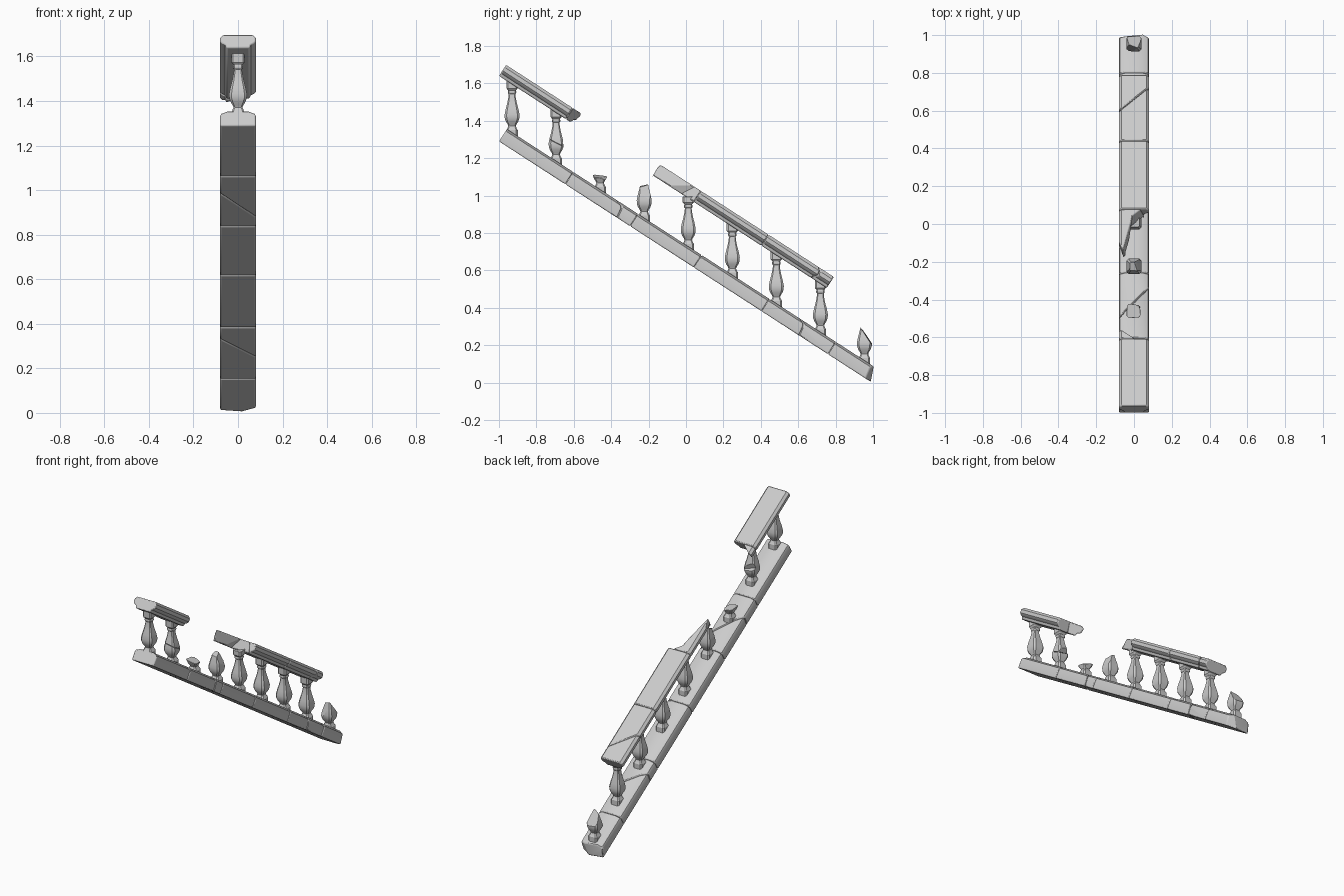
import bpy, bmesh, math
from mathutils import Vector

if "Cube" in bpy.data.objects:
    bpy.data.objects.remove(bpy.data.objects["Cube"])

A = math.radians(32.9)          # slope of the stair
TAN = math.tan(A)


def finish(bm, name, loc, tilt, bevel):
    bmesh.ops.recalc_face_normals(bm, faces=bm.faces)
    me = bpy.data.meshes.new(name)
    bm.to_mesh(me)
    bm.free()
    ob = bpy.data.objects.new(name, me)
    bpy.context.collection.objects.link(ob)
    ob.location = loc
    ob.rotation_euler = (-A if tilt else 0, 0, 0)
    m = ob.modifiers.new("worn_edges", 'BEVEL')
    m.width, m.segments, m.limit_method = bevel, 2, 'ANGLE'
    m.angle_limit = math.radians(50)
    m.use_clamp_overlap = tilt is False
    bpy.context.view_layer.objects.active = ob
    ob.select_set(True)
    bpy.ops.object.shade_smooth_by_angle(angle=math.radians(28))
    ob.select_set(False)
    return ob


def loft(rings):
    bm = bmesh.new()
    vs = [[bm.verts.new(p) for p in r] for r in rings]
    n = len(vs[0])
    for a, b in zip(vs, vs[1:]):
        for i in range(n):
            bm.faces.new((a[i], a[(i + 1) % n], b[(i + 1) % n], b[i]))
    bm.faces.new(vs[0][::-1])
    bm.faces.new(vs[-1])
    return bm


def cut(bm, cuts):
    # each cut: point, normal; the side the normal points to breaks away
    for co, no in cuts:
        bmesh.ops.bisect_plane(bm, geom=bm.verts[:] + bm.edges[:] + bm.faces[:], dist=1e-5,
                               plane_co=Vector(co), plane_no=Vector(no), clear_outer=True)
        bmesh.ops.holes_fill(bm, edges=[e for e in bm.edges if e.is_boundary], sides=0)


# Half cross-sections (x, height) of the two rails
LOWER = [(.08, 0), (.08, .055), (.075, .066), (.047, .078)]
UPPER = [(.052, 0), (.058, .017), (.071, .024), (.08, .034), (.08, .055), (.066, .070)]
LOW_AT, UP_AT = (0, -1, 1.29), (0, -1, 1.64)


def stone(name, half, loc, u0, u1, cuts=()):
    sec = half + [(-x, v) for x, v in reversed(half)]
    bm = loft([[(x, u, v) for x, v in sec] for u in (u0 + .0005, u1 - .0005)])
    cut(bm, cuts)
    return finish(bm, name, loc, True, .006)


def cracked(name, half, loc, u0, u1, uc, slope):
    no = Vector((-slope, 1, .15)).normalized()
    c = Vector((0, uc, 0))
    stone(name + "_a", half, loc, u0, u1, [(c - no * .0008, no)])
    stone(name + "_b", half, loc, u0, u1, [(c + no * .0008, -no)])


# Lower rail
s = [0, .423, .836, 1.241, 1.672, 2.096, 2.45]
stone("lower_rail_1", LOWER, LOW_AT, s[0], s[1])
cracked("lower_rail_2", LOWER, LOW_AT, s[1], s[2], .66, 1.2)
stone("lower_rail_3", LOWER, LOW_AT, s[2], s[3])
stone("lower_rail_4", LOWER, LOW_AT, s[3], s[4])
cracked("lower_rail_5", LOWER, LOW_AT, s[4], s[5], 1.84, .92)
stone("lower_rail_broken_end", LOWER, LOW_AT, s[5], s[6],
      [((0, 2.365, 0), (-.12, 1, .45)), ((.03, 2.353, .04), (.5, 1, .2)),
       ((-.04, 2.34, .06), (-.35, 1, .9))])

# Handrail, upper run with a wedge left at the break
stone("handrail_top", UPPER, UP_AT, 0, .425)
stone("handrail_top_break", UPPER, UP_AT, .425, .6,
      [((-.08, .485, .04), (.75, 1, -.15)), ((-.06, .478, .03), (-.3, 1, -.3))])

# Handrail, lower run with a long sliver at the break
stone("handrail_sliver", UPPER, UP_AT, .96, 1.241,
      [((-.022, 1.12, .04), (1, -.25, .12)), ((-.03, 1.12, .0), (1, .05, -.35)),
       ((-.055, .975, .07), (.5, -1, -.1)), ((-.076, 1.03, .04), (-1, -.3, 0))])
stone("handrail_sliver_stub", UPPER, UP_AT, 1.13, 1.241,
      [((.0, 1.2, .04), (.9, -1, .3)), ((-.03, 1.17, .0), (0, -1, -.8))])
stone("handrail_mid", UPPER, UP_AT, 1.241, 1.672)
cracked("handrail_low", UPPER, UP_AT, 1.672, 2.088, 1.945, .92)

# Square baluster profile (height above rail, half width)
PROFILE = [(-.035, .031), (.012, .031), (.018, .027), (.034, .020), (.044, .024), (.058, .033),
           (.075, .039), (.095, .040), (.125, .034), (.155, .026), (.185, .020), (.205, .018),
           (.210, .022), (.218, .023), (.224, .020), (.236, .030)]


def baluster(name, y, top=.278, cuts=(), shift=0):
    rings = []
    for z, r in PROFILE + [(top, .030)]:
        c = r * .72
        rings.append([(px + shift, py, z) for px, py in
                      ((r, -c), (r, c), (c, r), (-c, r), (-r, c), (-r, -c), (-c, -r), (c, -r))])
    bm = loft(rings)
    cut(bm, cuts)
    finish(bm, name, (0, y, 1.355 - TAN * (y + .957)), False, .002)


for i in range(9):
    y = -.93 + .2355 * i
    name = f"baluster_{i + 1}"
    if i == 1:      # cracked through the belly
        p, n = Vector((0, 0, .105)), Vector((.2, .5, 1)).normalized()
        baluster(name + "_base", y, cuts=[(p - n * .001, n)], shift=.003)
        baluster(name + "_top", y, cuts=[(p + n * .001, -n), ((0, .03, .11), (-.3, 1, -.35))])
    elif i == 2:    # short stub
        baluster(name + "_stub", y, cuts=[((0, 0, .068), (.2, .12, 1)),
                                          ((.02, .02, .06), (.6, .6, .8))])
    elif i == 3:    # neck snapped off
        baluster(name + "_broken", y, cuts=[((0, 0, .172), (.15, -.25, 1)),
                                            ((.014, 0, .16), (1, .2, .5))])
    elif i == 4:    # stands free of the handrail
        baluster(name, y, top=.266)
    elif i == 8:    # pointed remnant
        baluster(name + "_broken", y, cuts=[((0, -.012, .165), (.1, 1.2, .8)),
                                            ((0, -.016, .165), (-.5, -.9, .35))])
    else:
        baluster(name, y)
